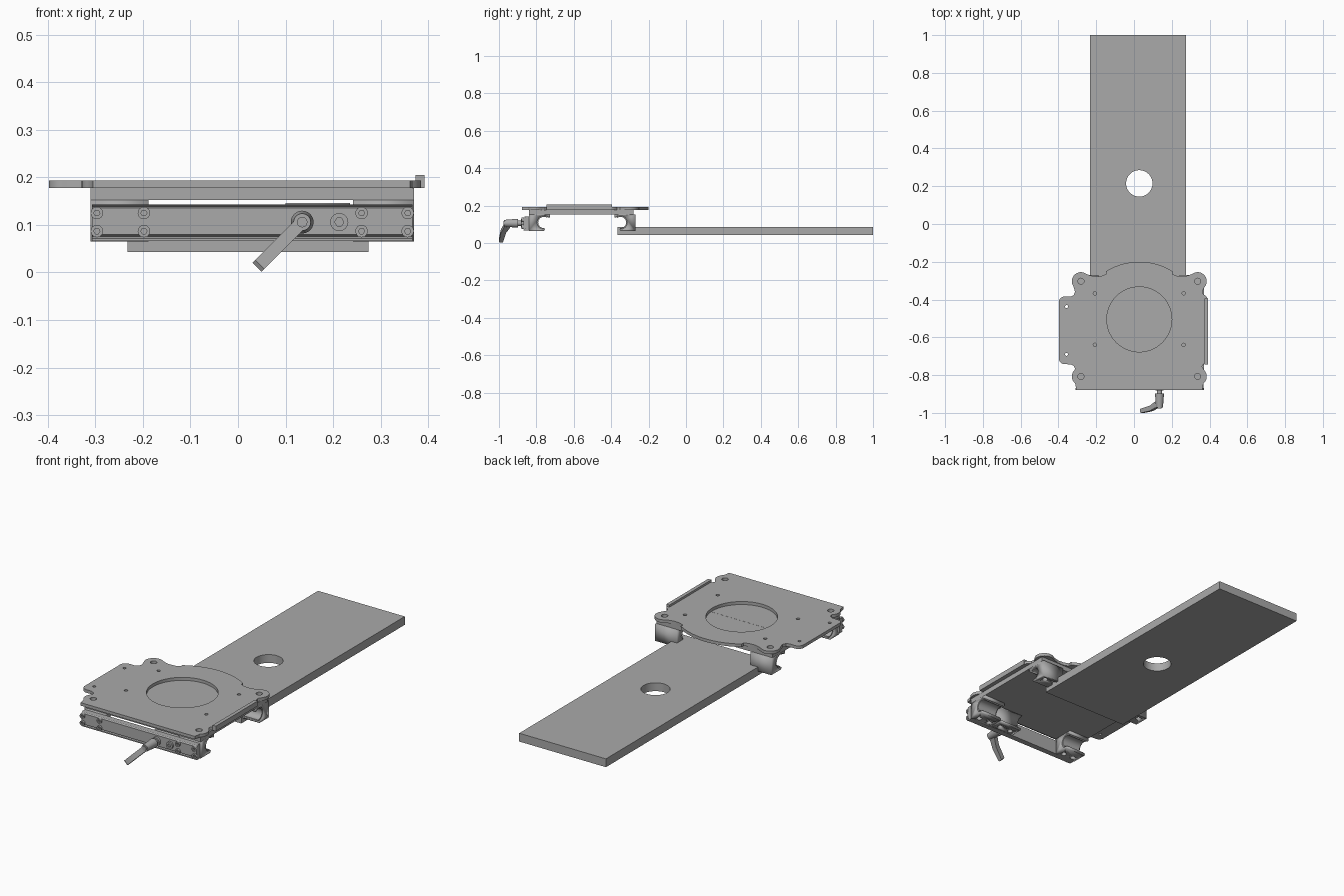
import bpy, math
from mathutils import Vector, Matrix

old = bpy.data.objects.get("Cube")
if old:
    bpy.data.objects.remove(old)

grey = bpy.data.materials.new("machined grey")
grey.use_nodes = True
grey.diffuse_color = (0.4, 0.4, 0.4, 1)
grey.node_tree.nodes["Principled BSDF"].inputs["Base Color"].default_value = (0.4, 0.4, 0.4, 1)

CX, CY = 0.028, -0.555          # centre of the carriage
X0, X1 = -0.31, 0.37            # carriage ends
ALONG_X = Matrix(((0, 0, 1, 0), (1, 0, 0, 0), (0, 1, 0, 0), (0, 0, 0, 1)))


def finish(ob, smooth=True):
    ob.data.materials.clear()
    ob.data.materials.append(grey)
    bpy.ops.object.select_all(action='DESELECT')
    ob.select_set(True)
    bpy.context.view_layer.objects.active = ob
    if smooth:
        bpy.ops.object.shade_smooth_by_angle(angle=math.radians(35))
    return ob


def arc(cx, cy, r, a0=0, a1=360, n=32):
    """Points on an arc, angles in degrees; a full circle is not repeated."""
    m = n if abs(a1 - a0) == 360 else n - 1
    angles = [math.radians(a0 + (a1 - a0) * i / m) for i in range(n)]
    return [(cx + r * math.cos(a), cy + r * math.sin(a)) for a in angles]


def slab(name, loops, lo, hi, along_x=False):
    """Extrude an outline with holes from lo to hi, along z or along x."""
    cu = bpy.data.curves.new(name, 'CURVE')
    cu.dimensions, cu.fill_mode, cu.extrude = '2D', 'BOTH', (hi - lo) / 2
    for pts in loops:
        sp = cu.splines.new('POLY')
        sp.points.add(len(pts) - 1)
        for p, (u, v) in zip(sp.points, pts):
            p.co = (u, v, 0, 1)
        sp.use_cyclic_u = True
    ob = bpy.data.objects.new(name, cu)
    bpy.context.collection.objects.link(ob)
    bpy.ops.object.select_all(action='DESELECT')
    ob.select_set(True)
    bpy.context.view_layer.objects.active = ob
    bpy.ops.object.convert(target='MESH')
    ob = bpy.context.view_layer.objects.active
    ob.name = name
    ob.data.transform(Matrix.Translation((0, 0, (lo + hi) / 2)))
    if along_x:
        ob.data.transform(ALONG_X)
    return finish(ob)


def rect(a, b, c, d):
    return [(a, c), (b, c), (b, d), (a, d)]


def rod(name, a, b, r0, r1=None, sides=24):
    """Cylinder or cone from point a to point b."""
    a, b = Vector(a), Vector(b)
    bpy.ops.mesh.primitive_cone_add(vertices=sides, radius1=r0, radius2=r0 if r1 is None else r1,
                                    depth=(b - a).length, location=(a + b) / 2)
    ob = bpy.context.object
    ob.rotation_euler = (b - a).to_track_quat('Z', 'Y').to_euler()
    ob.name = name
    return finish(ob)


# Long base plate with a round hole
slab("base_plate", [rect(-0.232, 0.275, -0.365, 1), arc(CX, 0.215, 0.07, n=48)], 0.043, 0.087)

# Top plate: bulged rear edge, eared corners, a wing on each side
ear_x, rear_y, front_y = 0.309, -0.303, -0.807
outline = [(-0.305, -0.878), (0.362, -0.878)]
outline += arc(CX + ear_x, front_y, 0.048, -50, 45, 10)
outline += [(0.36, -0.755), (0.368, -0.742), (0.385, -0.732), (0.391, -0.715),
            (0.391, -0.4), (0.385, -0.385), (0.366, -0.37), (0.362, -0.353)]
outline += arc(CX + ear_x, rear_y, 0.048, -35, 125, 16)
outline += [(0.29, -0.272), (0.265, -0.278), (0.23, -0.276), (0.205, -0.266)]
outline += arc(CX, -0.535, 0.335, 58, 122, 24)
outline += [(-0.149, -0.266), (-0.174, -0.276), (-0.209, -0.278), (-0.234, -0.272)]
outline += arc(CX - ear_x, rear_y, 0.048, 55, 215, 16)
outline += [(-0.312, -0.36), (-0.32, -0.377), (-0.335, -0.384)]
outline += arc(-0.368, -0.414, 0.03, 90, 180, 8) + arc(-0.368, -0.712, 0.03, 180, 270, 8)
outline += [(-0.335, -0.743), (-0.318, -0.752), (-0.312, -0.768)]
outline += arc(CX - ear_x, front_y, 0.048, 135, 230, 10)

holes = [arc(CX, -0.505, 0.172, n=64)]
holes += [arc(CX + s * ear_x, y, 0.016, n=20) for s in (-1, 1) for y in (rear_y, front_y)]
holes += [arc(CX + s * 0.235, y, 0.009, n=14) for s in (-1, 1) for y in (-0.367, -0.64)]
holes += [arc(-0.357, y, 0.008, n=14) for y in (-0.437, -0.69)]
slab("top_plate", [outline] + holes, 0.178, 0.194)

# Raised stop along the left edge
slab("edge_stop", [rect(0.373, 0.392, -0.745, -0.395)], 0.178, 0.205)

# Carriage deck in two halves, meeting under the round window
slab("deck_front", [rect(X0, X1, -0.84, -0.495)], 0.152, 0.178)
slab("deck_rear", [rect(X0, X1, -0.495, -0.28)], 0.152, 0.1775)


# Bearing housings: hooked section open toward the middle, with a liner
def hook(side):
    """Section in (y, z); side is -1 at the front and 1 at the rear."""
    pts = [(0.285, 0.065), (0.285, 0.153), (0.172, 0.153), (0.172, 0.136)]
    pts += arc(0.205, 0.11, 0.036, 135, -100, 22) + [(0.205, 0.065)]
    return [(CY + side * u, v) for u, v in pts]


def liner(side):
    pts = arc(0.205, 0.11, 0.037, 125, -95, 20) + arc(0.205, 0.11, 0.03, -95, 125, 20)
    return [(CY + side * u, v) for u, v in pts]


def bore(ob, spots):
    """Cut screw holes up into the underside."""
    for x, y in spots:
        cut = rod("hole_cutter", (x, y, 0.05), (x, y, 0.085), 0.014, sides=16)
        cut.hide_render = True
        mod = ob.modifiers.new("screw hole", 'BOOLEAN')
        mod.operation, mod.object, mod.solver = 'DIFFERENCE', cut, 'EXACT'
        bpy.context.view_layer.objects.active = ob
        bpy.ops.object.modifier_apply(modifier=mod.name)
        bpy.data.objects.remove(cut)


for row, side in (("front", -1), ("rear", 1)):
    for hand, a, b in (("right", X0, -0.188), ("left", 0.242, X1)):
        block = slab(f"{row}_{hand}_housing", [hook(side)], a, b, True)
        bore(block, [(x, CY + side * 0.258) for x in (a + 0.032, b - 0.032)])
        slab(f"{row}_{hand}_liner", [liner(side)], a + 0.006, b - 0.006, True)

# Brake block behind the clamp lever
brake_section = [(-0.84, 0.067), (-0.775, 0.067)] + arc(-0.76, 0.11, 0.036, 260, 90, 16) + [(-0.84, 0.146)]
brake = slab("brake_block", [brake_section], 0.1, 0.236, True)
bore(brake, [(0.135, -0.813), (0.2, -0.813)])

# Front rail with a lipped top and bottom edge
rail = [(-0.838, 0.066), (-0.868, 0.066), (-0.868, 0.072), (-0.858, 0.076), (-0.87, 0.08),
        (-0.87, 0.136), (-0.858, 0.139), (-0.868, 0.143), (-0.838, 0.143)]
slab("front_rail", [rail], X0 + 0.003, X1 - 0.003, True)


# Socket screws: a rim with a sunken hexagon
def screw(name, x, z, r):
    ob = slab(name, [arc(0, 0, r, n=24), arc(0, 0, r * 0.5, n=6)], 0, 0.012)
    ob.data.transform(Matrix.Translation((x, -0.868, z)) @ Matrix.Rotation(math.pi / 2, 4, 'X'))


for x in (-0.297, -0.198, 0.26, 0.357):
    for z in (0.087, 0.125):
        screw("rail_screw", x, z, 0.013)
screw("brake_screw", 0.213, 0.106, 0.019)

# Clamp lever: stem, tapered hub and a bent flat arm
HX, HZ = 0.135, 0.106
rod("lever_collar", (HX, -0.865, HZ), (HX, -0.882, HZ), 0.022)
rod("lever_stem", (HX, -0.87, HZ), (HX, -0.91, HZ), 0.014)
rod("lever_hub", (HX, -0.898, HZ), (HX, -0.972, HZ), 0.024, 0.018)
rod("lever_pin", (HX, -0.97, HZ), (HX, -0.977, HZ), 0.011)

# Arm section drawn as (reach, y), laid along the diagonal below the hub
arm = [(0, -0.938), (0.02, -0.94), (0.06, -0.962), (0.13, -0.978), (0.134, -0.994),
       (0.126, -1), (0.06, -0.99), (0.025, -0.975), (0, -0.97)]
lever_arm = slab("lever_arm", [arm], -0.0135, 0.0135)
d = math.sqrt(0.5)
place = Matrix(((-d, 0, d, HX), (0, 1, 0, 0), (-d, 0, -d, HZ), (0, 0, 0, 1)))
lever_arm.data.transform(place)
if place.determinant() < 0:
    lever_arm.data.flip_normals()
